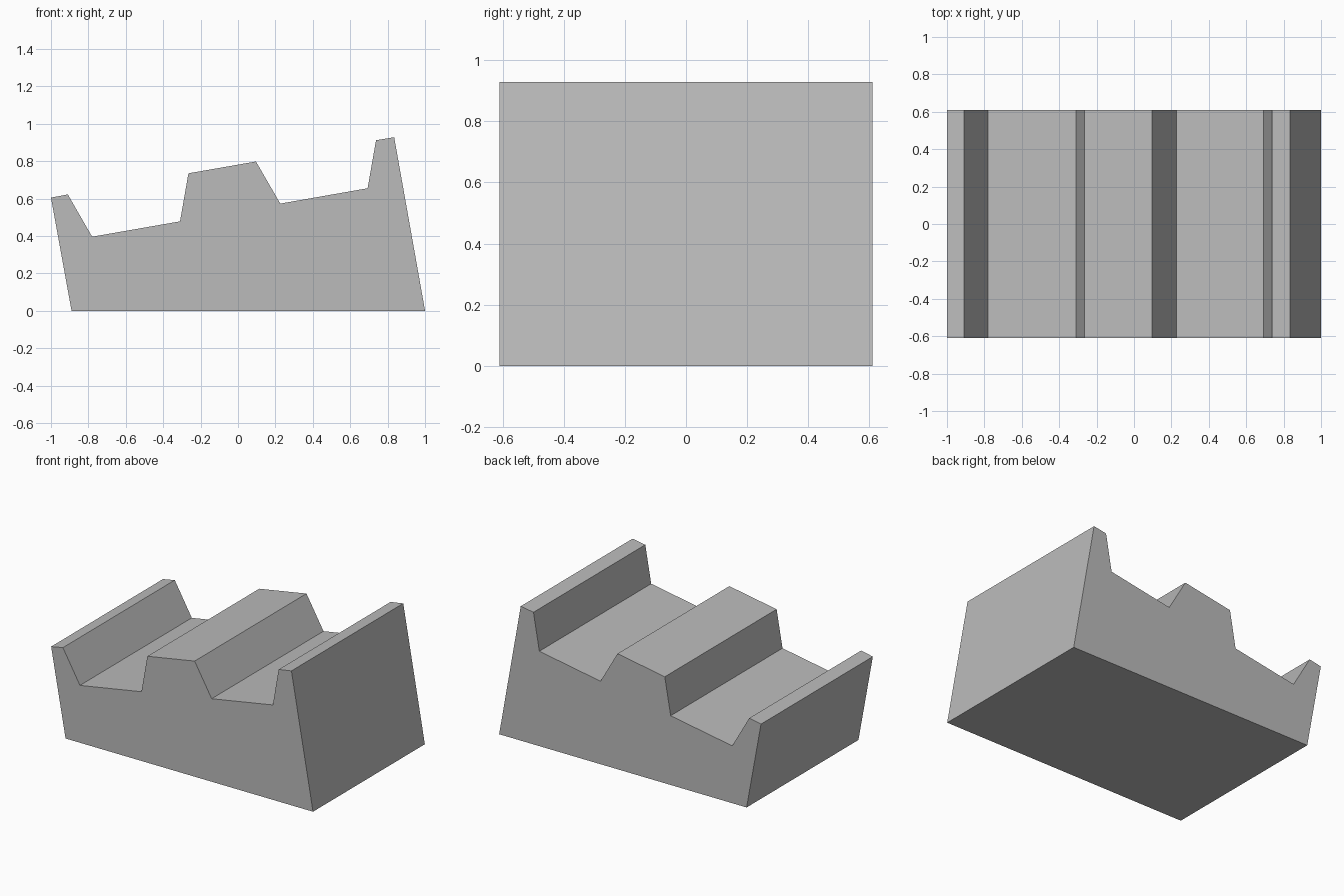
import bpy
import bmesh

cube = bpy.data.objects.get("Cube")
if cube:
    bpy.data.objects.remove(cube, do_unlink=True)

DEPTH = 1.22

# Plain grey material
grey = bpy.data.materials.new("plain_grey")
grey.use_nodes = True
colour = (0.5, 0.5, 0.5, 1)
grey.diffuse_color = colour
grey.node_tree.nodes["Principled BSDF"].inputs["Base Color"].default_value = colour

# Side profile: sloping block with two stepped grooves
profile = [
    (-0.89, 0), (1, 0), (0.835, 0.928), (0.738, 0.912),
    (0.693, 0.655), (0.226, 0.573), (0.096, 0.798), (-0.265, 0.735),
    (-0.31, 0.478), (-0.78, 0.396), (-0.91, 0.622), (-1, 0.605),
]


def extrude_profile(name, points, depth, material):
    bm = bmesh.new()
    face = bm.faces.new([bm.verts.new((x, -depth / 2, z)) for x, z in points])
    result = bmesh.ops.extrude_face_region(bm, geom=[face], use_keep_orig=True)
    verts = [v for v in result["geom"] if isinstance(v, bmesh.types.BMVert)]
    bmesh.ops.translate(bm, verts=verts, vec=(0, depth, 0))
    bmesh.ops.recalc_face_normals(bm, faces=bm.faces)
    mesh = bpy.data.meshes.new(name)
    bm.to_mesh(mesh)
    bm.free()
    mesh.materials.append(material)
    obj = bpy.data.objects.new(name, mesh)
    bpy.context.collection.objects.link(obj)
    return obj


extrude_profile("grooved_block", profile, DEPTH, grey)
